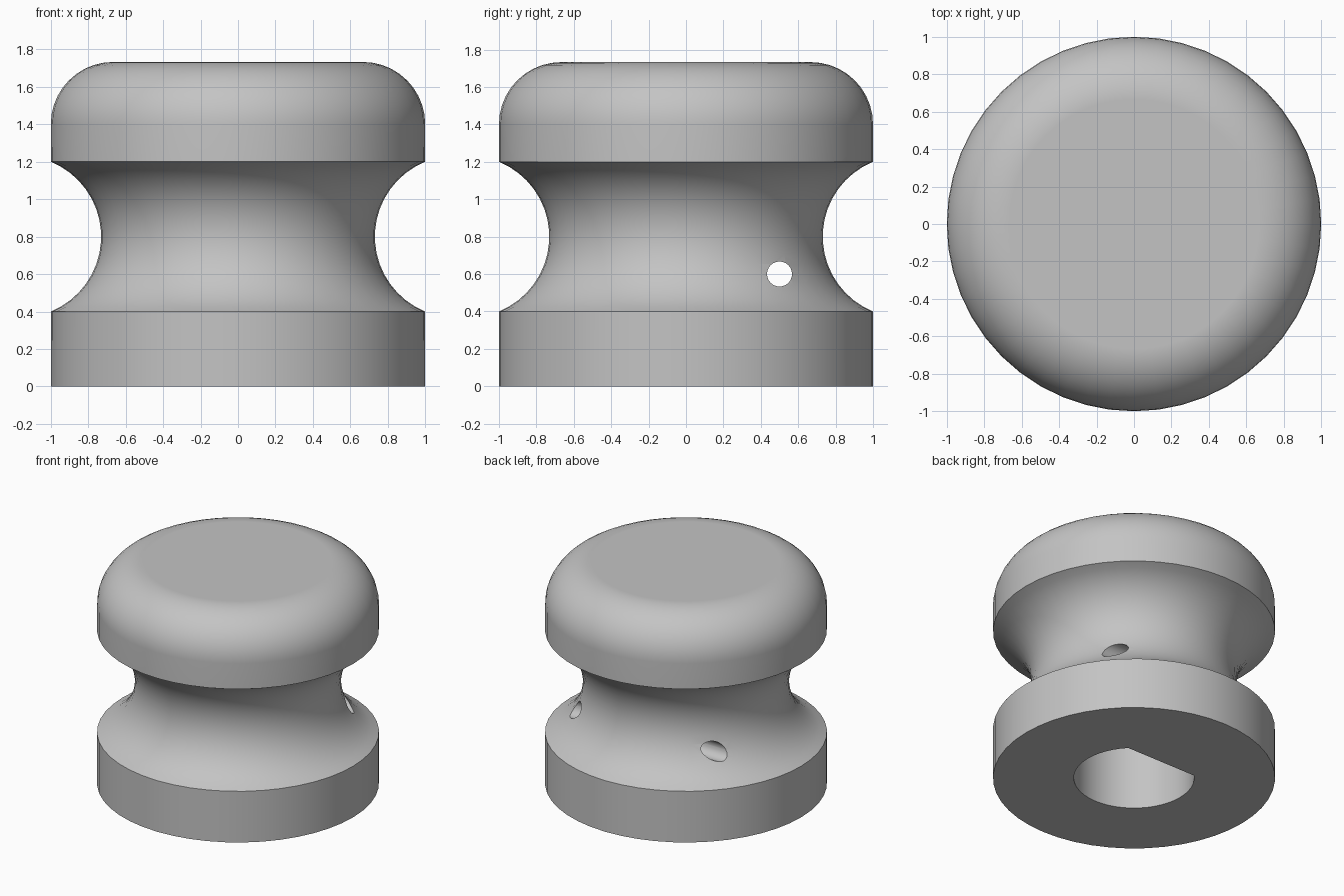
import bpy, bmesh, math

SEGMENTS = 48

cube = bpy.data.objects.get("Cube")
if cube:
    bpy.data.objects.remove(cube, do_unlink=True)

grey = bpy.data.materials.new("plain_grey")
grey.use_nodes = True
grey.diffuse_color = (0.55, 0.55, 0.55, 1)
grey.node_tree.nodes["Principled BSDF"].inputs["Base Color"].default_value = grey.diffuse_color


def arc(cr, cz, radius, start, end, steps):
    """Points (r, z) along a circular arc, angles in degrees."""
    angles = [math.radians(start + (end - start) * i / steps) for i in range(steps + 1)]
    return [(cr + radius * math.cos(a), cz + radius * math.sin(a)) for a in angles]


def make_object(name, bm):
    bmesh.ops.recalc_face_normals(bm, faces=bm.faces)
    mesh = bpy.data.meshes.new(name)
    bm.to_mesh(mesh)
    bm.free()
    mesh.materials.append(grey)
    obj = bpy.data.objects.new(name, mesh)
    bpy.context.collection.objects.link(obj)
    return obj


def lathe(name, profile):
    """Stack of rings closed by a flat disc at each end."""
    bm = bmesh.new()
    turns = [math.tau * i / SEGMENTS for i in range(SEGMENTS)]
    rings = [[bm.verts.new((r * math.cos(t), r * math.sin(t), z)) for t in turns]
             for r, z in profile]
    for low, high in zip(rings, rings[1:]):
        for i in range(SEGMENTS):
            j = (i + 1) % SEGMENTS
            bm.faces.new((low[i], low[j], high[j], high[i]))
    bm.faces.new(rings[0])
    bm.faces.new(rings[-1])
    return make_object(name, bm)


def extrude_outline(name, outline, start, end):
    """Prism between two placements of a closed 2D outline."""
    bm = bmesh.new()
    a = [bm.verts.new(start(u, v)) for u, v in outline]
    b = [bm.verts.new(end(u, v)) for u, v in outline]
    for i in range(len(a)):
        j = (i + 1) % len(a)
        bm.faces.new((a[i], a[j], b[j], b[i]))
    bm.faces.new(a)
    bm.faces.new(b)
    return make_object(name, bm)


# Knob body: straight base, waisted groove, rounded cap
waist_centre, waist_z, waist_radius = 1.163, 0.8, 0.432
sweep = math.degrees(math.asin(0.4 / waist_radius))
groove = arc(waist_centre, waist_z, waist_radius, 180 + sweep, 180 - sweep, 17)
cap_edge = arc(0.667, 1.4, 0.333, 0, 90, 10)
knob = lathe("knob", [(1, 0)] + groove + cap_edge)

# D-shaped shaft bore, flat towards the back
bore_radius, flat_y = 0.427, 0.3
flat = math.degrees(math.asin(flat_y / bore_radius))
bore = extrude_outline("shaft_bore_cutter",
                       arc(0, 0, bore_radius, 180 - flat, 360 + flat, 36),
                       lambda u, v: (u, v, -0.1), lambda u, v: (u, v, 1.33))

# Pin hole from side to side, behind the bore
pin_hole = extrude_outline("pin_hole_cutter", arc(0.5, 0.6, 0.067, 0, 345, 23),
                           lambda u, v: (-1.5, u, v), lambda u, v: (1.5, u, v))

bpy.ops.object.select_all(action="DESELECT")
bpy.context.view_layer.objects.active = knob
knob.select_set(True)
for cutter in (bore, pin_hole):
    cut = knob.modifiers.new("cut", "BOOLEAN")
    cut.operation = "DIFFERENCE"
    cut.solver = "EXACT"
    cut.object = cutter
    bpy.ops.object.modifier_apply(modifier=cut.name)
    bpy.data.objects.remove(cutter, do_unlink=True)

# Smooth curves, crisp rims and flat end faces
bpy.ops.object.shade_smooth_by_angle(angle=math.radians(30))
weighted = knob.modifiers.new("weighted_normals", "WEIGHTED_NORMAL")
weighted.keep_sharp = True
